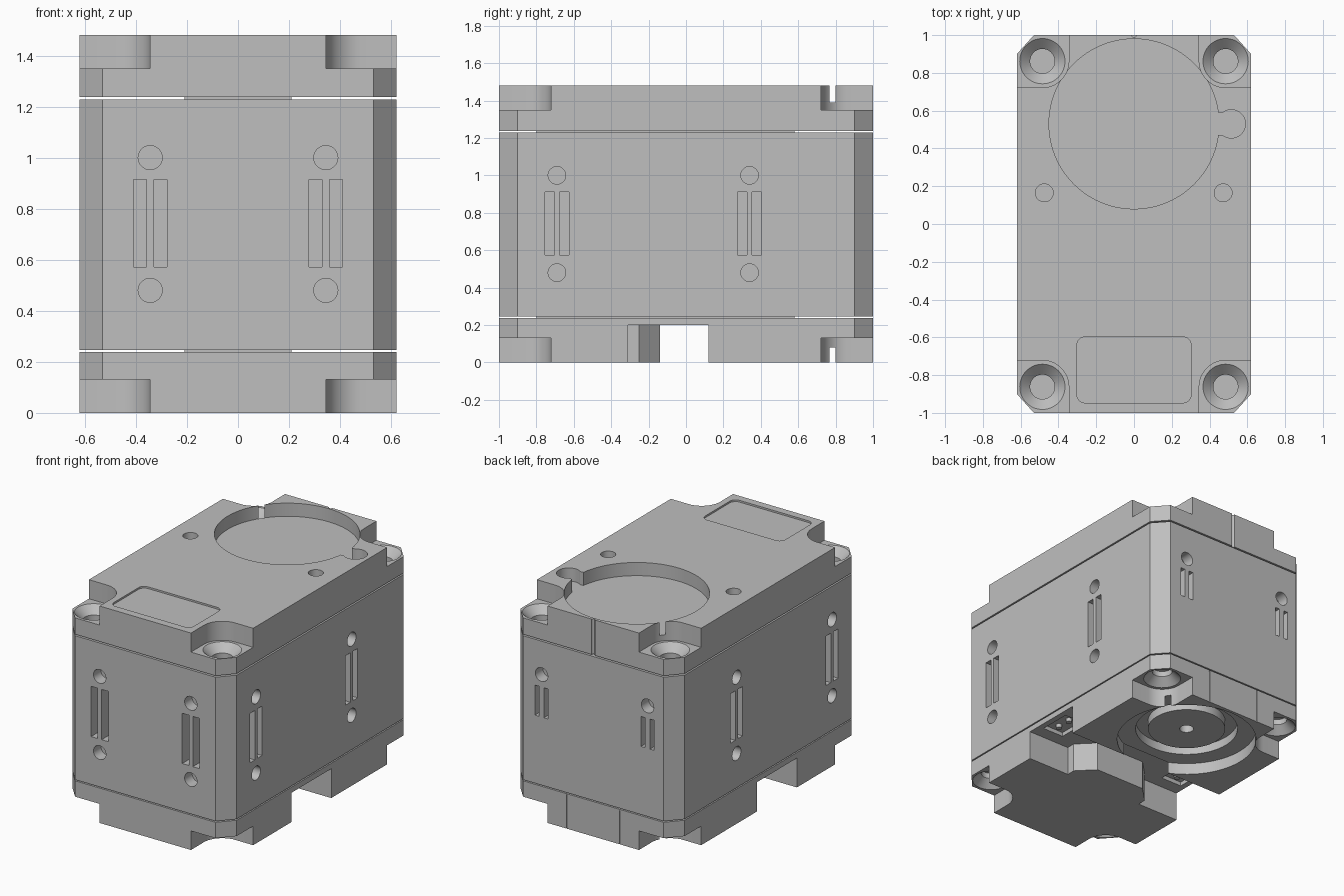
import bpy, bmesh, math
from mathutils import Matrix

cube = bpy.data.objects.get("Cube")
if cube:
    bpy.data.objects.remove(cube, do_unlink=True)

grey = bpy.data.materials.new("Machined grey")
grey.use_nodes = True
COLOR = (0.52, 0.52, 0.52, 1)
grey.diffuse_color = COLOR
grey.node_tree.nodes["Principled BSDF"].inputs["Base Color"].default_value = COLOR


def make(name, bm):
    bmesh.ops.recalc_face_normals(bm, faces=bm.faces[:])
    mesh = bpy.data.meshes.new(name)
    bm.to_mesh(mesh)
    bm.free()
    mesh.materials.append(grey)
    obj = bpy.data.objects.new(name, mesh)
    bpy.context.collection.objects.link(obj)
    return obj


def prism(name, points, z0, z1):
    bm = bmesh.new()
    face = bm.faces.new([bm.verts.new((x, y, z0)) for x, y in points])
    new = bmesh.ops.extrude_face_region(bm, geom=[face])["geom"]
    bmesh.ops.translate(bm, vec=(0, 0, z1 - z0),
                        verts=[g for g in new if isinstance(g, bmesh.types.BMVert)])
    return make(name, bm)


def box(name, x0, x1, y0, y1, z0, z1):
    return prism(name, [(x0, y0), (x1, y0), (x1, y1), (x0, y1)], z0, z1)


def rod(name, center, r1, r2, depth, axis="Z", segments=48):
    # r1 is the radius at the negative end of the axis
    bm = bmesh.new()
    turn = {"X": Matrix.Rotation(math.pi / 2, 4, "Y"),
            "Y": Matrix.Rotation(-math.pi / 2, 4, "X"), "Z": Matrix()}[axis]
    bmesh.ops.create_cone(bm, cap_ends=True, segments=segments, radius1=r1, radius2=r2,
                          depth=depth, matrix=Matrix.Translation(center) @ turn)
    return make(name, bm)


def arc(cx, cy, r, a0, a1, n=12):
    return [(cx + r * math.cos(math.radians(a0 + (a1 - a0) * i / n)),
             cy + r * math.sin(math.radians(a0 + (a1 - a0) * i / n))) for i in range(n + 1)]


def cut(target, cutter, operation="DIFFERENCE"):
    cutter.hide_render = True
    mod = target.modifiers.new("cut", "BOOLEAN")
    mod.operation, mod.solver, mod.object = operation, "EXACT", cutter
    bpy.context.view_layer.objects.active = target
    bpy.ops.object.modifier_apply(modifier=mod.name)
    bpy.data.objects.remove(cutter, do_unlink=True)


W, L, H = 0.62, 1.0, 1.48
LOW, LOW_TOP, HIGH, HIGH_TOP = 0.238, 0.246, 1.228, 1.238
HOLE_X, HOLE_Y = 0.485, 0.862
SIGNS = [(sx, sy) for sx in (-1, 1) for sy in (-1, 1)]
half = [(0.53, -L), (W, -0.9), (W, 0.9), (0.53, L)]
outline = half + [(-x, y) for x, y in reversed(half)]

# Three stacked housings, joined through the thin seams by a core
body = prism("main_body", outline, LOW_TOP, HIGH)
top = prism("top_cover", outline, HIGH_TOP, H)
bottom = prism("bottom_cover", outline, 0, LOW)
core = box("seam_core", -0.21, 0.21, -0.8, 0.58, LOW - 0.005, HIGH_TOP + 0.005)

# Corner pockets with countersunk screw holes
for sx, sy in SIGNS:
    corner = [(0.345, 1.1)] + arc(HOLE_X, HOLE_Y, 0.14, 180, 270) + [(0.8, 0.722), (0.8, 1.1)]
    pts = [(sx * x, sy * y) for x, y in corner]
    cut(top, prism("pocket", pts, 1.35, 1.6))
    cut(bottom, prism("pocket", pts, -0.1, 0.13))
    x, y = sx * HOLE_X, sy * HOLE_Y
    cut(top, rod("sink", (x, y, 1.325), 0.065, 0.122, 0.054))
    cut(top, rod("bore", (x, y, 1.305), 0.065, 0.065, 0.09))
    cut(bottom, rod("sink", (x, y, 0.155), 0.122, 0.065, 0.054))
    cut(bottom, rod("bore", (x, y, 0.175), 0.065, 0.065, 0.09))

# Round recess in the top, with a finger notch
RY = 0.53
cut(top, rod("recess", (0, RY, 1.49), 0.45, 0.45, 0.2, segments=96))
cut(top, box("neck", 0.4, 0.48, RY - 0.06, RY + 0.06, 1.39, 1.6))
cut(top, rod("notch", (0.515, RY, 1.49), 0.075, 0.075, 0.2))
cut(top, rod("back_notch", (0, 1.0, 1.37), 0.012, 0.012, 0.4, segments=12))

# Small holes and shallow label window on the top
for x in (-0.475, 0.472):
    cut(top, rod("hole", (x, 0.165, 1.5), 0.047, 0.047, 0.2))
window = []
for cx, cy, a in ((0.26, -0.64, 0), (-0.26, -0.64, 90), (-0.26, -0.905, 180), (0.26, -0.905, 270)):
    window += arc(cx, cy, 0.042, a, a + 90, 6)
cut(top, prism("window", window, H - 0.012, 1.6))

# Cross channel under the bottom cover, with a stepped front edge
edge = [(0.8, -0.31), (0.3, -0.31), (0.3, -0.25), (0.19, -0.14)]
channel = [(0.8, 0.12)] + edge + [(-x, y) for x, y in reversed(edge)] + [(-0.8, 0.12)]
cut(bottom, prism("channel", channel, -0.1, 0.2))

# Round seat below, with a stepped ring and centre hole
cut(bottom, rod("seat", (0, RY, -0.01), 0.45, 0.45, 0.18, segments=96))
ring = rod("ring", (0, RY, 0.1), 0.33, 0.33, 0.08, segments=96)
cut(ring, rod("ring_core", (0, RY, 0.1), 0.25, 0.25, 0.2, segments=96))
cut(bottom, ring)
cut(bottom, rod("centre_hole", (0, RY, 0.1), 0.045, 0.045, 0.14))

# Panel seams on the lower back
for x in (-0.2, 0.2):
    cut(bottom, box("seam", x - 0.003, x + 0.003, 0.994, 1.1, -0.1, 0.232))

# Contact sockets with pins in the channel roof
for s in (-1, 1):
    x0, x1 = sorted((s * 0.42, s * 0.58))
    cut(bottom, box("socket", x0, x1, -0.22, 0.0, 0.1, 0.228))
    for y in (-0.16, -0.06):
        rod("contact_pin", (s * 0.5, y, 0.217), 0.02, 0.02, 0.03, segments=16)


# Vents: a pair of slots and round holes on each wall
def vent(axis, side, pos, holes, z0, z1, inner, outer):
    wall = side * (W if axis == "X" else L)
    a, b = sorted((wall - side * 0.08, wall + side * 0.08))
    for z in holes:
        c = (wall, pos, z) if axis == "X" else (pos, wall, z)
        cut(body, rod("vent_hole", c, 0.047, 0.047, 0.16, axis))
    for s in (-1, 1):
        p, q = sorted((pos + s * inner, pos + s * outer))
        if axis == "X":
            cut(body, box("slot", a, b, p, q, z0, z1))
        else:
            cut(body, box("slot", p, q, a, b, z0, z1))


for side in (-1, 1):
    for y in (-0.69, 0.34):
        vent("X", side, y, (0.48, 1.0), 0.575, 0.912, 0.014, 0.065)
    vent("Y", -1, side * 0.344, (0.48, 1.0), 0.572, 0.915, 0.015, 0.065)
    vent("Y", 1, side * 0.4 - 0.01, (1.0,), 0.71, 0.915, 0.018, 0.05)

# Smooth the round walls and keep the edges crisp
for obj in list(bpy.context.scene.objects):
    if obj.type == "MESH":
        bpy.ops.object.select_all(action="DESELECT")
        obj.select_set(True)
        bpy.context.view_layer.objects.active = obj
        bpy.ops.object.shade_smooth_by_angle(angle=math.radians(30))
